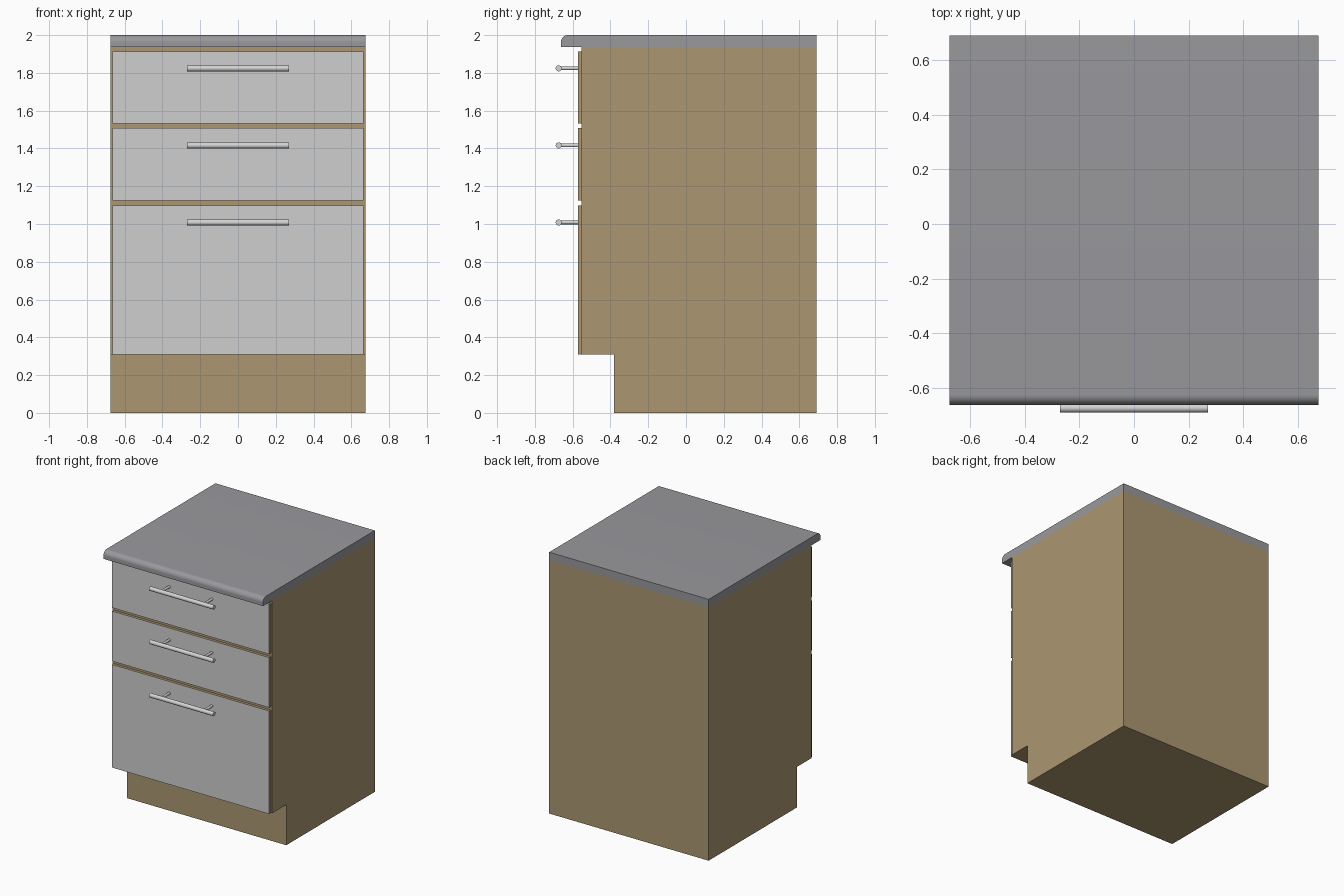
import bpy, bmesh, math
from mathutils import Matrix

if "Cube" in bpy.data.objects:
    bpy.data.objects.remove(bpy.data.objects["Cube"])


def material(name, rgb):
    m = bpy.data.materials.new(name)
    m.diffuse_color = (*rgb, 1)
    m.use_nodes = True
    m.node_tree.nodes["Principled BSDF"].inputs["Base Color"].default_value = m.diffuse_color
    return m


TAN = material("tan_wood", (0.41, 0.31, 0.165))
GREY = material("worktop_grey", (0.32, 0.32, 0.34))
LIGHT = material("drawer_light_grey", (0.62, 0.62, 0.62))
METAL = material("handle_metal", (0.66, 0.66, 0.66))


def finish(bm, name, mats):
    bmesh.ops.recalc_face_normals(bm, faces=bm.faces)
    me = bpy.data.meshes.new(name)
    bm.to_mesh(me)
    bm.free()
    for m in mats:
        me.materials.append(m)
    ob = bpy.data.objects.new(name, me)
    bpy.context.collection.objects.link(ob)
    return ob


def smooth(ob):
    bpy.ops.object.select_all(action='DESELECT')
    ob.select_set(True)
    bpy.context.view_layer.objects.active = ob
    bpy.ops.object.shade_smooth_by_angle(angle=math.radians(35))


def extrude_profile(name, yz, half_width, mat):
    """Side profile in (y, z) extruded across x."""
    bm = bmesh.new()
    face = bm.faces.new([bm.verts.new((-half_width, y, z)) for y, z in yz])
    out = bmesh.ops.extrude_face_region(bm, geom=[face])
    moved = [g for g in out["geom"] if isinstance(g, bmesh.types.BMVert)]
    bmesh.ops.translate(bm, verts=moved, vec=(2 * half_width, 0, 0))
    return finish(bm, name, [mat])


def add_rod(bm, centre, axis, radius, length):
    rot = Matrix.Rotation(math.pi / 2, 4, 'Y' if axis == 'x' else 'X')
    bmesh.ops.create_cone(bm, cap_ends=True, segments=24, radius1=radius, radius2=radius,
                          depth=length, matrix=Matrix.Translation(centre) @ rot)


HALF_W, FRONT, BACK, TOP = 0.675, -0.552, 0.69, 1.938

# Cabinet body with toe kick recess
extrude_profile("cabinet_body",
                [(-0.38, 0), (BACK, 0), (BACK, TOP), (FRONT, TOP), (FRONT, 0.31), (-0.38, 0.31)],
                HALF_W, TAN)

# Worktop with rounded front top edge
r, nose = 0.037, -0.662
arc = [(nose + r - r * math.cos(a), 2 - r + r * math.sin(a))
       for a in (math.pi / 2 * i / 10 for i in range(11))]
smooth(extrude_profile("worktop", [(BACK, TOP), (nose, TOP)] + arc + [(BACK, 2.0)], HALF_W, GREY))

# Drawer fronts (light face, wood edges) with bar handles
PANEL_Y = -0.573
drawers = [("top", 1.533, 1.914, 1.824), ("middle", 1.124, 1.507, 1.416), ("bottom", 0.31, 1.098, 1.008)]
for label, z0, z1, hz in drawers:
    bm = bmesh.new()
    size = (1.33, FRONT - PANEL_Y, z1 - z0)
    centre = (0, (FRONT + PANEL_Y) / 2, (z0 + z1) / 2)
    bmesh.ops.create_cube(bm, size=1, matrix=Matrix.Translation(centre) @ Matrix.Diagonal((*size, 1)))
    for f in bm.faces:
        f.material_index = 1 if f.normal.y < -0.5 else 0
    finish(bm, label + "_drawer_front", [TAN, LIGHT])

    bm = bmesh.new()
    add_rod(bm, (0, -0.674, hz), 'x', 0.016, 0.54)
    for x in (-0.18, 0.18):
        add_rod(bm, (x, -0.622, hz), 'y', 0.0095, 0.104)
    smooth(finish(bm, label + "_drawer_handle", [METAL]))
